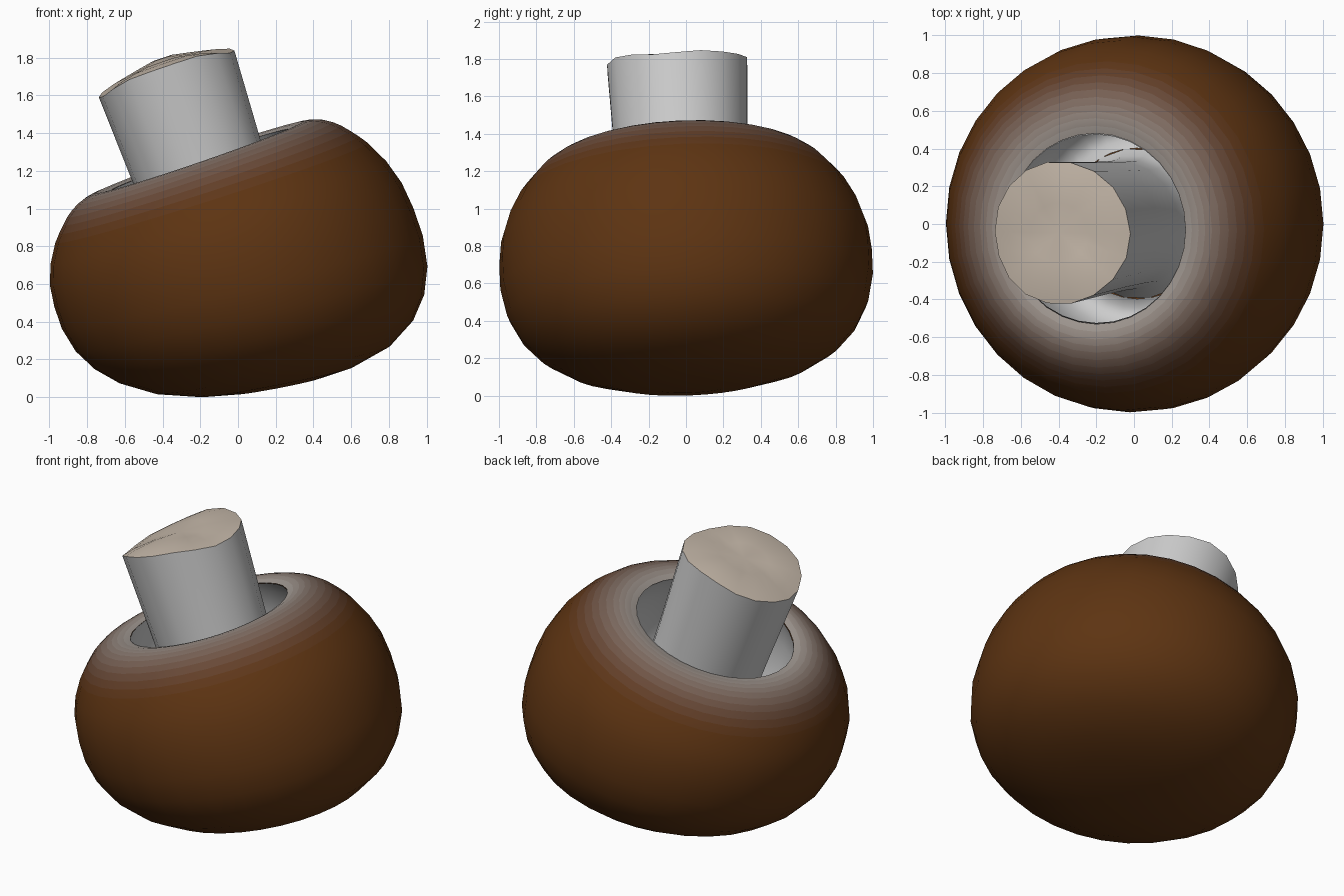
import bpy, math
from mathutils import Matrix

if "Cube" in bpy.data.objects:
    bpy.data.objects.remove(bpy.data.objects["Cube"])

# Tilted frame shared by all parts: the mushroom leans to -x and slightly to -y
TILT = (Matrix.Translation((-0.004, 0, 0.68))
        @ Matrix.Rotation(math.radians(2.5), 4, 'X')
        @ Matrix.Rotation(math.radians(-19), 4, 'Y')
        @ Matrix.Translation((0, 0, -0.643)))


def material(name, rgb):
    m = bpy.data.materials.new(name)
    m.diffuse_color = (*rgb, 1)
    m.use_nodes = True
    m.node_tree.nodes["Principled BSDF"].inputs["Base Color"].default_value = m.diffuse_color
    return m


def lathe(name, profile, sides, warp=None, mats=None, angle=40):
    """Spin (radius, height) points about the tilted axis; radius 0 makes a pole."""
    verts, rings, faces, bands = [], [], [], []
    for r, h in profile:
        n = 1 if r == 0 else sides
        rings.append(range(len(verts), len(verts) + n))
        for i in range(n):
            a = 2 * math.pi * i / sides
            p = (r * math.cos(a), r * math.sin(a), h)
            verts.append(TILT @ Matrix.Translation(warp(*p, a) if warp else p).translation)
    for b, (lo, hi) in enumerate(zip(rings, rings[1:])):
        for i in range(sides):
            j = (i + 1) % sides
            if len(lo) == 1:
                f = (lo[0], hi[j], hi[i])
            elif len(hi) == 1:
                f = (lo[i], lo[j], hi[0])
            else:
                f = (lo[i], lo[j], hi[j], hi[i])
            faces.append(f)
            bands.append(b)
    me = bpy.data.meshes.new(name)
    me.from_pydata([tuple(v) for v in verts], [], faces)
    ob = bpy.data.objects.new(name, me)
    bpy.context.collection.objects.link(ob)
    if mats:
        for m in mats:
            me.materials.append(m)
        start = len(profile) - 1 - (len(mats) - 1)
        for p, b in zip(me.polygons, bands):
            p.material_index = max(0, b - start + 1)
    bpy.ops.object.select_all(action='DESELECT')
    ob.select_set(True)
    bpy.context.view_layer.objects.active = ob
    bpy.ops.object.shade_smooth_by_angle(angle=math.radians(angle))
    return ob


# Cap: lopsided round body, skewed more towards its underside
def cap_warp(x, y, h, a):
    return x, y * 1.012, h - 0.14 * x * (1 - h / 1.26)


cap_profile = [(0, -0.035), (0.22, -0.025), (0.41, 0.0), (0.63, 0.067), (0.79, 0.168),
               (0.89, 0.28), (0.955, 0.41), (0.985, 0.56), (0.985, 0.7), (0.97, 0.83),
               (0.93, 0.95), (0.87, 1.06), (0.835, 1.105), (0.80, 1.145), (0.765, 1.182),
               (0.73, 1.21), (0.69, 1.234), (0.65, 1.249), (0.615, 1.257), (0.58, 1.26),
               (0.54, 1.256), (0.50, 1.245)]
brown, pale = (0.11, 0.034, 0.006), (0.36, 0.32, 0.29)
cap_mats = [material("cap_brown", brown)]
for k in range(1, 11):
    t = (k / 10) ** 1.8
    cap_mats.append(material(f"cap_fade_{k}", [b + (p - b) * t for b, p in zip(brown, pale)]))
cap = lathe("cap", cap_profile, 32, cap_warp, cap_mats, 60)

# Hollow inside the cap: undercut wall and a floor that meets the stem's foot
lathe("cap_hollow", [(0.50, 1.245), (0.545, 1.17), (0.585, 1.04), (0.60, 0.9), (0.595, 0.75),
                     (0.565, 0.63), (0.51, 0.56), (0.45, 0.55), (0.40, 0.58)],
      32, angle=60)


# Stem: spreads at its foot, flares gently towards an uneven end
def stem_warp(x, y, h, a):
    if h > 1.7:
        r = math.hypot(x, y) / 0.38
        h += r * (-0.03 * math.cos(2 * a) + 0.006 * math.sin(5 * a))
    return x - 0.02 * min(1, max(0, (h - 0.58) / 0.3)), y, h


lathe("stem", [(0.40, 0.58), (0.365, 0.63), (0.345, 0.72), (0.345, 0.85), (0.355, 1.2),
               (0.38, 1.765)], 18, stem_warp)
lathe("stem_end", [(0.38, 1.765), (0.30, 1.785), (0.16, 1.80), (0, 1.80)], 18, stem_warp,
      [material("stem_tan", (0.55, 0.47, 0.39))], 60)

# Rest the model on the ground
low = min(v.co.z for v in cap.data.vertices)
for ob in bpy.context.collection.objects:
    ob.location.z -= low
